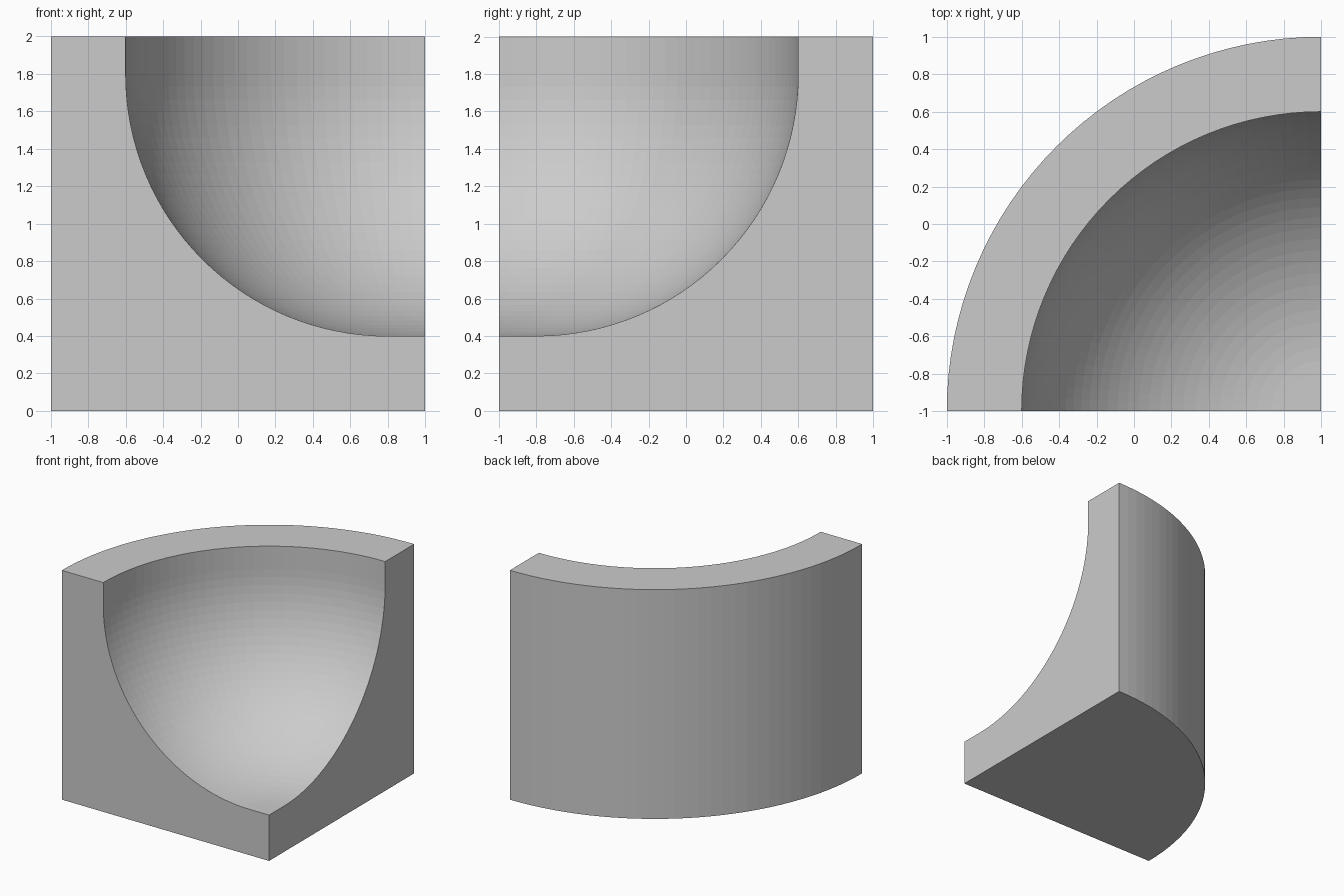
import bpy, bmesh
from math import sin, cos, pi

if "Cube" in bpy.data.objects:
    bpy.data.objects.remove(bpy.data.objects["Cube"])

SEGS = 32            # facets around the quarter turn
ARC = 32             # facets down the hollow
AXIS = (1.0, -1.0)   # vertical axis at the front right corner

# Half section (radius, height): wall outside, rim, then rounded hollow
profile = [(2.0, 0.0), (2.0, 2.0), (1.6, 2.0)]
for i in range(ARC + 1):
    a = pi / 2 * i / ARC
    profile.append((0.2 + 1.4 * cos(a), 1.8 - 1.4 * sin(a)))

bm = bmesh.new()
base = bm.verts.new((*AXIS, 0.0))
top = bm.verts.new((*AXIS, 0.4))

# Sweep the section a quarter turn, from -x round to +y
columns = []
for s in range(SEGS + 1):
    t = pi - pi / 2 * s / SEGS
    columns.append([bm.verts.new((AXIS[0] + r * cos(t), AXIS[1] + r * sin(t), z))
                    for r, z in profile])
for a, b in zip(columns, columns[1:]):
    for k in range(len(profile) - 1):
        bm.faces.new((a[k], b[k], b[k + 1], a[k + 1]))
    bm.faces.new((a[-1], b[-1], top))

# Flat underside and the two cut ends
bm.faces.new([base] + [c[0] for c in columns])
for c in (columns[0], columns[-1]):
    bm.faces.new([base] + c + [top])

bmesh.ops.recalc_face_normals(bm, faces=bm.faces[:])
mesh = bpy.data.meshes.new("hollow_corner_block")
bm.to_mesh(mesh)
bm.free()
block = bpy.data.objects.new("hollow_corner_block", mesh)
bpy.context.collection.objects.link(block)
